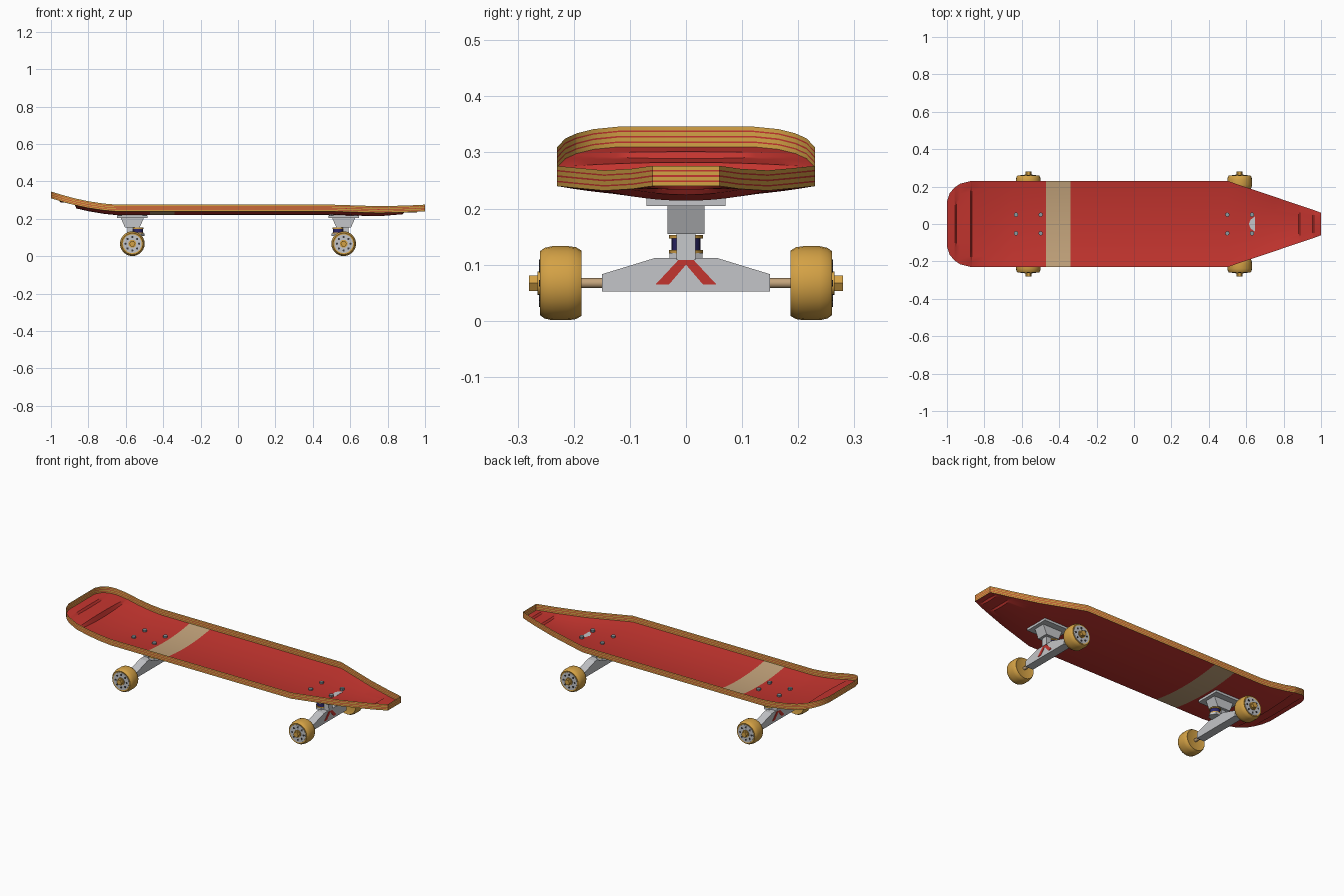
import bpy, bmesh, math
from mathutils import Matrix, Vector

cube = bpy.data.objects.get("Cube")
if cube:
    bpy.data.objects.remove(cube, do_unlink=True)


def material(name, rgb):
    m = bpy.data.materials.new(name)
    m.use_nodes = True
    m.diffuse_color = (*rgb, 1)
    m.node_tree.nodes["Principled BSDF"].inputs["Base Color"].default_value = (*rgb, 1)
    return m


RED = material("red", (0.55, 0.035, 0.028))
GOLD = material("gold", (0.66, 0.36, 0.06))
TAN = material("tan", (0.55, 0.37, 0.2))
GREY = material("light grey", (0.55, 0.56, 0.58))
STEEL = material("steel", (0.26, 0.32, 0.35))
BLUE = material("dark blue", (0.025, 0.02, 0.14))
DARK = material("dark grey", (0.04, 0.04, 0.045))


def finish(name, bm, *mats, smooth=True):
    bmesh.ops.remove_doubles(bm, verts=bm.verts, dist=1e-5)
    me = bpy.data.meshes.new(name)
    bm.to_mesh(me)
    bm.free()
    for m in mats:
        me.materials.append(m)
    ob = bpy.data.objects.new(name, me)
    bpy.context.collection.objects.link(ob)
    if smooth:
        bpy.ops.object.select_all(action='DESELECT')
        ob.select_set(True)
        bpy.context.view_layer.objects.active = ob
        bpy.ops.object.shade_smooth_by_angle(angle=math.radians(32))
    return ob


def lerp(points, x):
    for (x0, a), (x1, b) in zip(points, points[1:]):
        if x <= x1:
            return a + (b - a) * (x - x0) / (x1 - x0)
    return points[-1][1]


def lathe(name, profile, centre, mat, axis='Y', sides=20, direction=1):
    """Turn (radius, distance) points round the Y or Z axis."""
    bm = bmesh.new()
    rings = []
    for r, d in profile:
        ring = []
        for i in range(sides):
            a = math.tau * i / sides
            u, v = r * math.cos(a), r * math.sin(a)
            p = (u, d * direction, v) if axis == 'Y' else (u, v, d)
            ring.append(bm.verts.new(Vector(p) + Vector(centre)))
        rings.append(ring)
    for a, b in zip(rings, rings[1:]):
        for i in range(sides):
            j = (i + 1) % sides
            bm.faces.new((a[i], a[j], b[j], b[i]))
    bm.faces.new(rings[0])
    bm.faces.new(rings[-1])
    bmesh.ops.recalc_face_normals(bm, faces=bm.faces)
    return finish(name, bm, mat)


def rod(name, r, d0, d1, centre, mat, **kw):
    return lathe(name, [(r, d0), (r, d1)], centre, mat, **kw)


def prism(name, outline, x0, x1, mat):
    """Extrude a (y, z) outline along x."""
    bm = bmesh.new()
    a, b = [[bm.verts.new((x, y, z)) for y, z in outline] for x in (x0, x1)]
    n = len(outline)
    bm.faces.new(a)
    bm.faces.new(b)
    for i in range(n):
        j = (i + 1) % n
        bm.faces.new((a[i], a[j], b[j], b[i]))
    bmesh.ops.recalc_face_normals(bm, faces=bm.faces)
    return finish(name, bm, mat, smooth=False)


def tapered_block(name, centre, low, high, z0, z1, mat):
    bm = bmesh.new()
    bmesh.ops.create_cube(bm, size=2)
    for v in bm.verts:
        sx, sy = high if v.co.z > 0 else low
        v.co = (centre + v.co.x * sx, v.co.y * sy, z1 if v.co.z > 0 else z0)
    return finish(name, bm, mat, smooth=False)


# Deck shape: half width, edge height and sag of the middle along x
WIDTH = [(-1, .12), (-.985, .165), (-.96, .195), (-.93, .215), (-.87, .23), (.5, .23), (.96, .075), (1, .06)]
EDGE = [(-1, .31), (-.93, .289), (-.87, .273), (-.8, .258), (-.72, .246), (-.65, .24), (.5, .24),
        (.62, .236), (.75, .232), (.9, .235), (1, .24)]
SAG = [(-1, 0), (-.958, -.004), (-.95, .006), (-.875, -.008), (-.865, .016), (-.65, .02),
       (.75, .018), (.88, .01), (.888, 0), (.955, .004), (.963, -.006), (1, 0)]
STRIPE = (-.47, -.34)
RIM = .036
stations = sorted({x for t in (WIDTH, EDGE, SAG) for x, _ in t} | set(STRIPE))
ACROSS = 16


def deck_point(x, t):
    return Vector((x, t * lerp(WIDTH, x), lerp(EDGE, x) - lerp(SAG, x) * (1 - t * t)))


# Dished board with one painted stripe
bm = bmesh.new()
grid = [[bm.verts.new(deck_point(x, 2 * k / ACROSS - 1)) for k in range(ACROSS + 1)] for x in stations]
for a, b in zip(grid, grid[1:]):
    for k in range(ACROSS):
        f = bm.faces.new((a[k], b[k], b[k + 1], a[k + 1]))
        f.material_index = int(STRIPE[0] < f.calc_center_median().x < STRIPE[1])
finish("deck_board", bm, RED, TAN)

# Standing edge made of layered plies
loop = [deck_point(x, -1) for x in stations] + [deck_point(x, 1) for x in reversed(stations)]
levels = [0, .2, .27, .46, .54, .73, .8, 1]
bm = bmesh.new()
rows = [[bm.verts.new(p + Vector((0, 0, h * RIM))) for p in loop] for h in levels]
for k, (a, b) in enumerate(zip(rows, rows[1:])):
    for i in range(len(loop)):
        j = (i + 1) % len(loop)
        bm.faces.new((a[i], a[j], b[j], b[i])).material_index = k % 2
finish("deck_edge", bm, GOLD, RED)

# Wheel section, measured outward from the inner face
WHEEL = [(.045, .19), (.058, .186), (.064, .196), (.066, .21), (.066, .238), (.063, .252), (.057, .26), (.05, .258)]
HANGER = [(-.15, .052), (.15, .052), (.15, .083), (.055, .112), (-.055, .112), (-.15, .083)]
AXLE_Z = .067

for end, s in (("tail", -1), ("nose", 1)):
    cx = s * .565
    # Mounting plate and base
    tapered_block(end + "_base_plate", cx, (.082, .07), (.082, .07), .205, .218, GREY)
    tapered_block(end + "_base_block", cx, (.04, .033), (.062, .033), .155, .206, GREY)
    # Axle carrier with painted chevron on the outward face
    prism(end + "_hanger", HANGER, cx - .024, cx + .024, GREY)
    for side in (-1, 1):
        stroke = [(0, .11), (side * .012, .11), (side * .054, .065), (side * .03, .065), (0, .1)]
        prism(end + "_chevron", stroke, cx + s * .0235, cx + s * .026, RED)
    tapered_block(end + "_pivot", cx + s * .012, (.016, .017), (.014, .017), .108, .165, GREY)
    # Kingpin, bushings and washers
    kx = s * .535
    rod(end + "_bushing", .026, .125, .15, (kx, 0, 0), BLUE, axis='Z')
    for z in (.12, .147):
        rod(end + "_washer", .03, z, z + .006, (kx, 0, 0), GOLD, axis='Z')
    rod(end + "_kingpin_seat", .034, .108, .121, (kx, 0, 0), GREY, axis='Z', sides=6)
    # Axle and wheels
    rod(end + "_axle", .009, -.278, .278, (cx, 0, AXLE_Z), TAN, sides=12)
    for name, d in (("right", 1), ("left", -1)):
        tag = end + "_" + name
        c = (cx, 0, AXLE_Z)
        lathe(tag + "_wheel", WHEEL, c, GOLD, direction=d, sides=24)
        rod(tag + "_hub", .05, .254, .2605, c, GREY, direction=d)
        rod(tag + "_axle_washer", .021, .26, .265, c, GOLD, direction=d)
        rod(tag + "_nut", .016, .264, .28, c, GOLD, direction=d, sides=6)
        for i in range(8):
            a = math.tau * i / 8
            hc = (cx + .036 * math.cos(a), 0, AXLE_Z + .036 * math.sin(a))
            rod(tag + "_hub_hole", .006, .259, .262, hc, DARK, direction=d, sides=8)
    # Mounting bolts
    for dx in (-.066, .066):
        for y in (-.05, .05):
            rod(end + "_bolt", .012, .215, .231, (cx + dx, y, 0), STEEL, axis='Z', sides=8)
